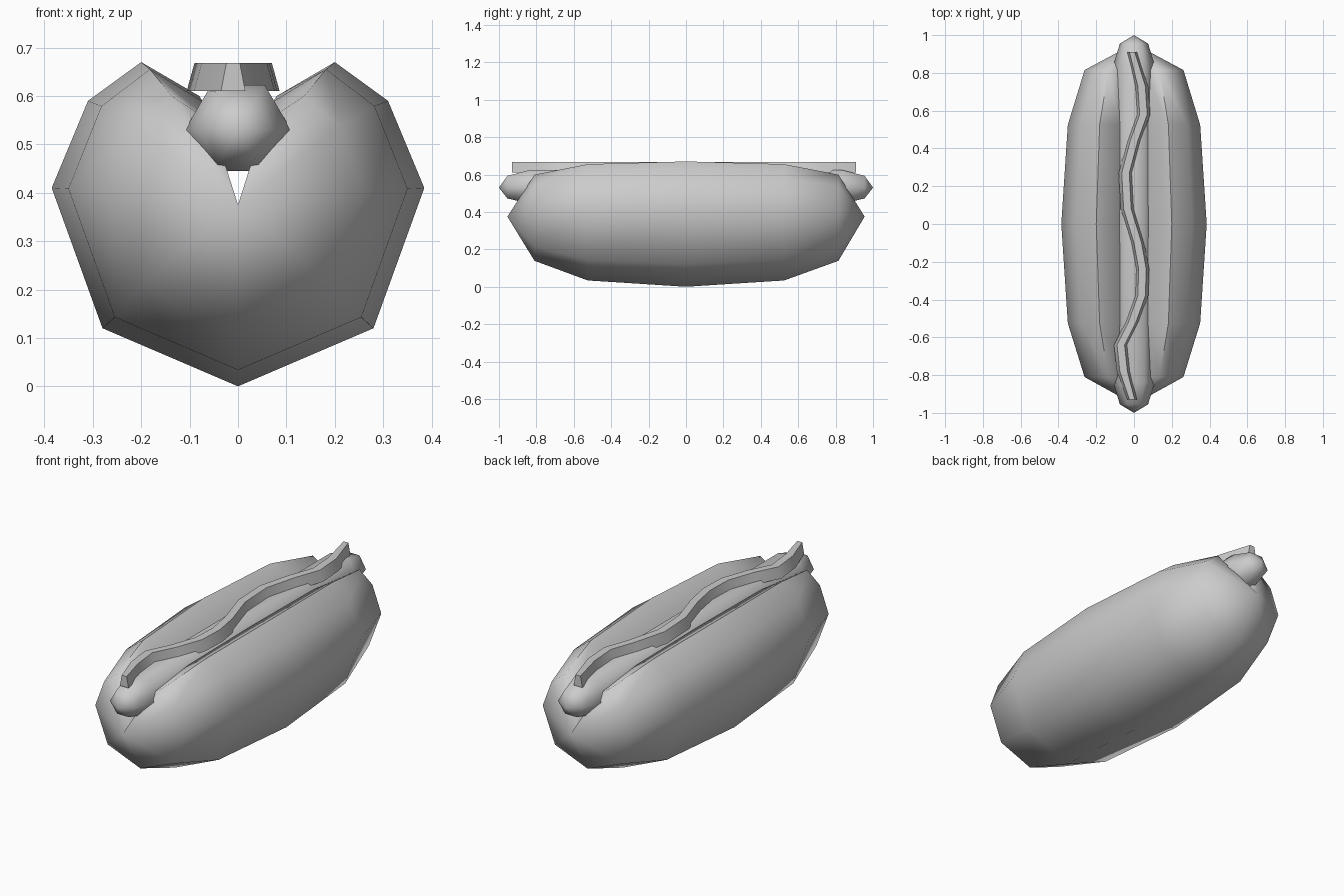
import bpy, math

if "Cube" in bpy.data.objects:
    bpy.data.objects.remove(bpy.data.objects["Cube"])


def loft(name, rings, start=None, end=None, angle=60):
    """Skin a list of equal closed rings; ends close to a pole or a flat cap."""
    n = len(rings[0])
    verts = [p for r in rings for p in r]
    faces = [(i * n + j, i * n + (j + 1) % n, (i + 1) * n + (j + 1) % n, (i + 1) * n + j)
             for i in range(len(rings) - 1) for j in range(n)]
    last = (len(rings) - 1) * n
    for base, pole, flip in ((0, start, True), (last, end, False)):
        loop = [base + j for j in range(n)]
        if pole is None:
            faces.append(tuple(reversed(loop)) if flip else tuple(loop))
        else:
            verts.append(pole)
            k = len(verts) - 1
            for j in range(n):
                a, b = loop[j], loop[(j + 1) % n]
                faces.append((b, a, k) if flip else (a, b, k))
    mesh = bpy.data.meshes.new(name)
    mesh.from_pydata(verts, [], faces)
    obj = bpy.data.objects.new(name, mesh)
    bpy.context.collection.objects.link(obj)
    bpy.ops.object.select_all(action='DESELECT')
    obj.select_set(True)
    bpy.context.view_layer.objects.active = obj
    bpy.ops.object.mode_set(mode='EDIT')
    bpy.ops.mesh.select_all(action='SELECT')
    bpy.ops.mesh.normals_make_consistent(inside=False)
    bpy.ops.object.mode_set(mode='OBJECT')
    bpy.ops.object.shade_smooth_by_angle(angle=math.radians(angle))
    return obj


# Bun: half section from bottom keel over the lip to the bottom of the groove
half = [(0, 0), (0.28, 0.12), (0.385, 0.41), (0.31, 0.59), (0.20, 0.67), (0.08, 0.6), (0, 0.375)]
section = half + [(-x, z) for x, z in half[-2:0:-1]]
mid = 0.375
# y, width scale, scale below the middle, scale above the middle
stations = [(-0.81, 0.68, 0.63, 0.76), (-0.525, 0.91, 0.91, 0.95), (0, 1, 1, 1),
            (0.525, 0.91, 0.91, 0.95), (0.815, 0.68, 0.63, 0.76)]
bun = [[(x * sx, y, mid + (z - mid) * (lo if z < mid else hi)) for x, z in section]
       for y, sx, lo, hi in stations]
loft("bun", bun, (0, -0.955, mid), (0, 0.955, mid), 60)

# Sausage: six-sided tube with tapered ends
hexagon = [(0.11, 0), (0.055, 0.093), (-0.055, 0.093), (-0.11, 0), (-0.05, -0.085), (0.05, -0.085)]
sausage = [[(x * s, y, 0.53 + z * s) for x, z in hexagon]
           for y, s in ((-0.955, 0.68), (-0.84, 1), (0, 1), (0.84, 1), (0.955, 0.68))]
loft("sausage", sausage, (0, -1, 0.53), (0, 1, 0.53), 75)

# Sauce: wavy strip with a narrower top
path = [(-0.01, -0.93), (-0.055, -0.78), (-0.07, -0.64), (-0.01, -0.52), (0.04, -0.38), (0.045, -0.24),
        (0.02, -0.10), (-0.035, 0.08), (-0.045, 0.27), (0, 0.44), (0.05, 0.58), (0.04, 0.73), (-0.01, 0.91)]
sauce = []
for i, (x, y) in enumerate(path):
    w = 0.7 if i in (0, len(path) - 1) else 1
    sauce.append([(x - 0.036 * w, y, 0.61), (x + 0.036 * w, y, 0.61),
                  (x + 0.02 * w, y, 0.668), (x - 0.02 * w, y, 0.668)])
loft("sauce", sauce, angle=40)
